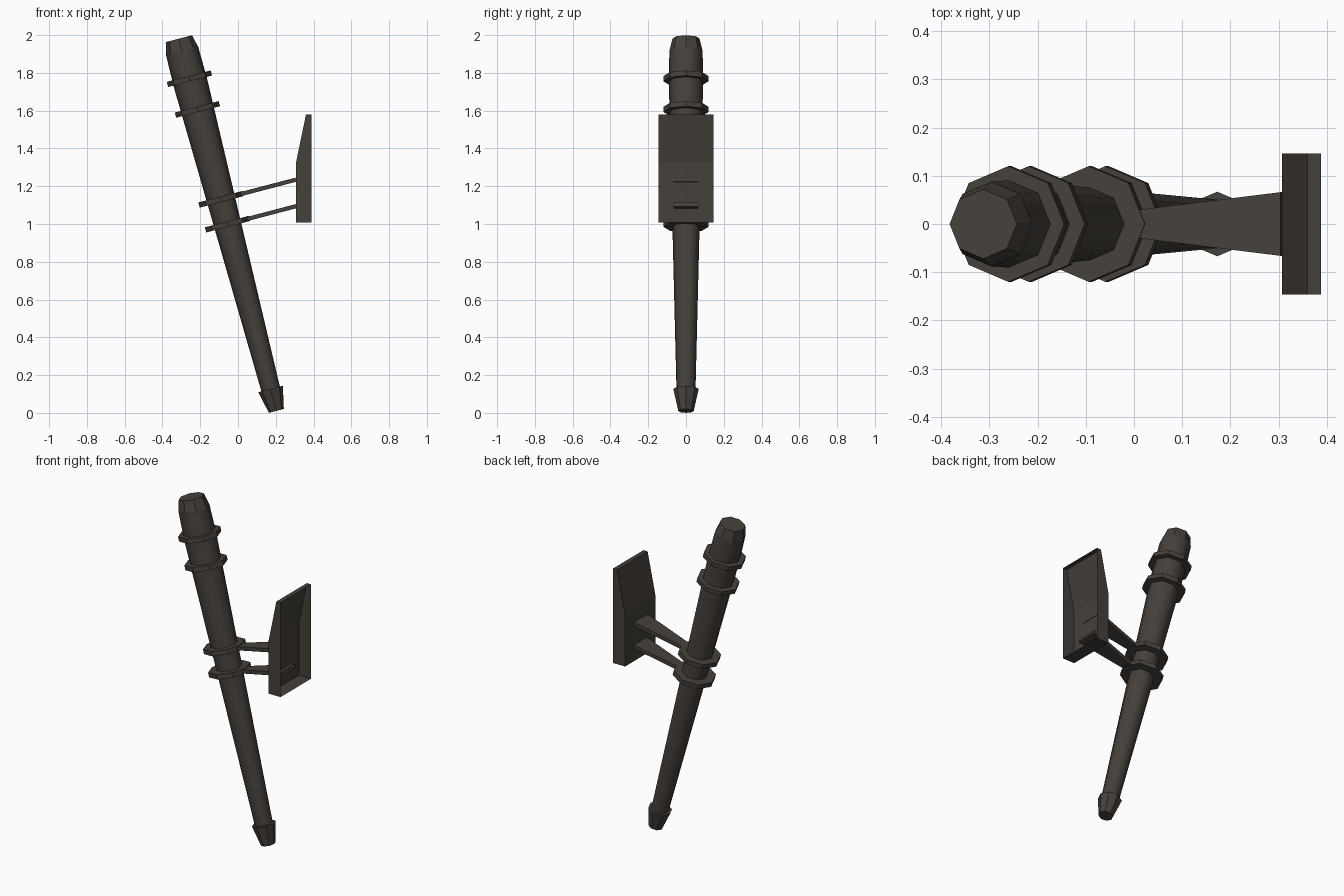
import bpy, bmesh, math
from mathutils import Matrix, Vector

if "Cube" in bpy.data.objects:
    bpy.data.objects.remove(bpy.data.objects["Cube"])

SIDES = 8
TILT = math.radians(-14.67)
# Local frame: z runs along the leaning shaft, x points towards the wall plate
FRAME = Matrix.Translation((0.203, 0, 0.0105)) @ Matrix.Rotation(TILT, 4, 'Y')

iron = bpy.data.materials.new("dark iron")
iron.diffuse_color = (0.060, 0.051, 0.043, 1)
iron.use_nodes = True
iron.node_tree.nodes["Principled BSDF"].inputs["Base Color"].default_value = iron.diffuse_color


def finish(name, bm, matrix=None, smooth=False):
    if matrix:
        bm.transform(matrix)
    bmesh.ops.recalc_face_normals(bm, faces=bm.faces)
    mesh = bpy.data.meshes.new(name)
    bm.to_mesh(mesh)
    bm.free()
    mesh.materials.append(iron)
    for f in mesh.polygons:
        f.use_smooth = smooth and len(f.vertices) == 4
    ob = bpy.data.objects.new(name, mesh)
    bpy.context.collection.objects.link(ob)
    return ob


def lathe(name, profile, smooth=False):
    """Capped octagonal solid from (radius, height along the shaft) pairs."""
    bm = bmesh.new()
    rings = []
    for r, t in profile:
        rings.append([bm.verts.new((r * math.cos(a), r * math.sin(a), t))
                      for a in (math.tau * i / SIDES for i in range(SIDES))])
    for lo, hi in zip(rings, rings[1:]):
        for i in range(SIDES):
            j = (i + 1) % SIDES
            bm.faces.new((lo[i], lo[j], hi[j], hi[i]))
    bm.faces.new(rings[0])
    bm.faces.new(rings[-1])
    return finish(name, bm, FRAME, smooth)


# Tapered shaft, chamfered head and foot ferrule
lathe("shaft", [(0.050, 0.10), (0.091, 1.80), (0.088, 1.97)], True)
lathe("head_cap", [(0.088, 1.968), (0.072, 2.037)])
lathe("foot_ferrule", [(0.041, 0.0), (0.067, 0.12)])

# Collars
for name, t in (("clamp_lower", 1.022), ("clamp_upper", 1.158),
                ("collar_lower", 1.650), ("collar_upper", 1.818)):
    lathe(name, [(0.120, t - 0.014), (0.120, t + 0.014)])

# Flared arms from the clamps to the wall plate
for name, t in (("arm_lower", 1.022), ("arm_upper", 1.158)):
    bm = bmesh.new()
    bmesh.ops.create_cube(bm, size=1)
    for v in bm.verts:
        far = v.co.x > 0
        half_width = 0.066 if far else 0.024
        v.co = Vector((0.410 if far else 0.06,
                       math.copysign(half_width, v.co.y),
                       t + math.copysign(0.011, v.co.z)))
    finish(name, bm, FRAME)

# Wall plate: sloped-top shell, open on the wall side
outline = [(0.388, 1.007), (0.307, 1.007), (0.307, 1.325), (0.360, 1.58), (0.388, 1.58)]
bm = bmesh.new()
sides = [[bm.verts.new((x, y, z)) for x, z in outline] for y in (-0.146, 0.146)]
for s in sides:
    bm.faces.new(s)
for i in range(len(outline) - 1):
    bm.faces.new((sides[0][i], sides[0][i + 1], sides[1][i + 1], sides[1][i]))
finish("wall_plate", bm)
